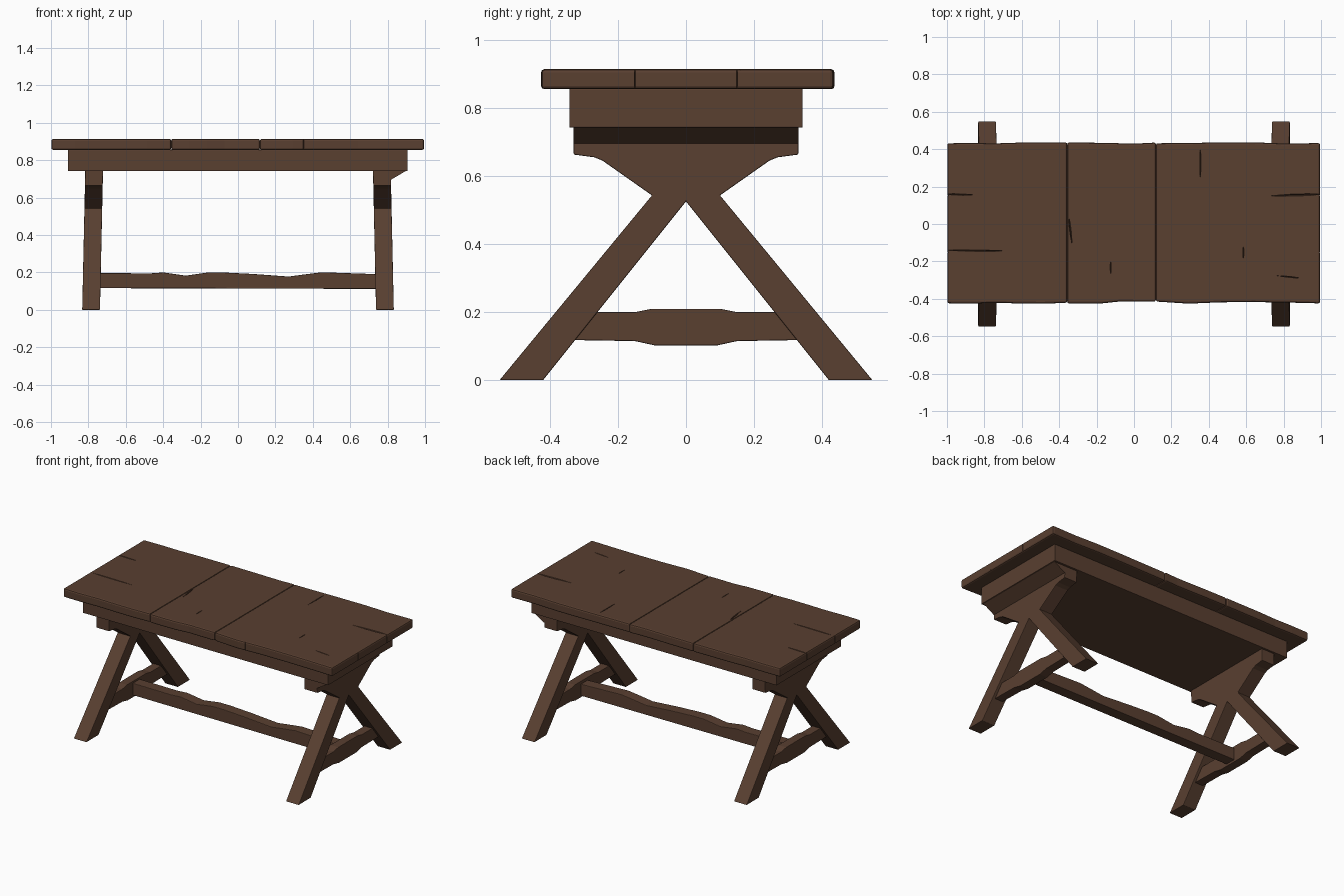
import bpy, bmesh, random
from mathutils import Vector

random.seed(4)
cube = bpy.data.objects.get("Cube")
if cube:
    bpy.data.objects.remove(cube, do_unlink=True)

wood = bpy.data.materials.new("dark brown wood")
wood.use_nodes = True
BROWN = (0.10, 0.05, 0.03, 1)
wood.diffuse_color = BROWN
wood.node_tree.nodes["Principled BSDF"].inputs["Base Color"].default_value = BROWN


def finish(name, bm, bevel=0.0):
    bmesh.ops.recalc_face_normals(bm, faces=bm.faces)
    mesh = bpy.data.meshes.new(name)
    bm.to_mesh(mesh)
    bm.free()
    mesh.materials.append(wood)
    ob = bpy.data.objects.new(name, mesh)
    bpy.context.collection.objects.link(ob)
    if bevel:
        mod = ob.modifiers.new("worn edges", 'BEVEL')
        mod.width = bevel
        mod.segments = 2
        mod.limit_method = 'ANGLE'
    return ob


def prism(name, points, offset, bevel=0.0, shape=None):
    """Extrude a closed 3D outline by offset; shape may move each vertex."""
    bm = bmesh.new()
    face = bm.faces.new([bm.verts.new(p) for p in points])
    ext = bmesh.ops.extrude_face_region(bm, geom=[face])
    top = [v for v in ext["geom"] if isinstance(v, bmesh.types.BMVert)]
    bmesh.ops.translate(bm, verts=top, vec=offset)
    if shape:
        for v in bm.verts:
            v.co = shape(v.co)
    return finish(name, bm, bevel)


def add_crack(bm, start, end, width, normal, depth):
    """Sharp tapered notch between two points on a surface."""
    a, b, n = Vector(start), Vector(end), Vector(normal)
    side = (b - a).cross(n).normalized() * width
    mid = a.lerp(b, 0.4)
    up = n * 0.01
    pts = [a + up, mid + side + up, b + up, mid - side + up]
    low = [a.lerp(b, 0.15) - n * depth, a.lerp(b, 0.85) - n * depth]
    bmesh.ops.convex_hull(bm, input=[bm.verts.new(p) for p in pts + low])


# Cracks cut into the table top, its long edges and its ends
bm = bmesh.new()
TOP = 0.914
for x1, y1, x2, y2, w in [
        (-1.02, 0.16, -0.84, 0.155, 0.006), (-1.02, -0.14, -0.64, -0.145, 0.006),
        (1.02, 0.16, 0.71, 0.15, 0.009), (0.355, 0.42, 0.355, 0.22, 0.005),
        (-0.125, -0.19, -0.125, -0.28, 0.004), (0.585, -0.11, 0.585, -0.2, 0.004),
        (0.9, -0.29, 0.75, -0.275, 0.004), (-0.35, 0.05, -0.33, -0.12, 0.007)]:
    add_crack(bm, (x1, y1, TOP), (x2, y2, TOP), w, (0, 0, 1), 0.014)
for s in (-1, 1):
    for y in (-0.15, 0.15):
        add_crack(bm, (s, y, 0.93), (s, y, 0.84), 0.006, (s, 0, 0), 0.012)
for x in (-0.04, 0.35):
    add_crack(bm, (x, -0.425, 0.93), (x, -0.425, 0.84), 0.005, (0, -1, 0), 0.012)
cracks = finish("crack_cutter", bm)
cracks.hide_render = True
cracks.hide_viewport = True
cracks.display_type = 'WIRE'

# Table top boards with slightly uneven long edges
seams = [-0.998, -0.357, 0.117, 0.995]
for i, label in enumerate(("right", "middle", "left")):
    x0, x1 = seams[i], seams[i + 1]
    steps = 5
    xs = [x0 + (x1 - x0) * k / steps for k in range(steps + 1)]
    front = [(x, -0.42 + random.uniform(-0.007, 0.007), 0.855) for x in xs]
    back = [(x, 0.433 + random.uniform(-0.004, 0.004), 0.855) for x in reversed(xs)]
    board = prism("top_board_" + label, front + back, (0, 0, TOP - 0.855), 0.01)
    cut = board.modifiers.new("cracks", 'BOOLEAN')
    cut.operation = 'DIFFERENCE'
    cut.solver = 'EXACT'
    cut.object = cracks

# Solid apron block under the top
prism("apron", [(-0.91, -0.343, 0.742), (0.907, -0.343, 0.742),
                (0.907, 0.343, 0.742), (-0.91, 0.343, 0.742)], (0, 0, 0.115), 0.004)

# Splayed trestles, half profile mirrored
half = [(0.42, 0), (0.548, 0), (0.1, 0.543), (0.245, 0.645),
        (0.27, 0.655), (0.33, 0.663), (0.33, 0.745)]
profile = [(0, 0.525)] + half + [(-y, z) for y, z in reversed(half)]
brace_half = [(0.33, 0.2), (0.15, 0.2), (0.1, 0.21)]
brace_low = [(0.33, 0.118), (0.15, 0.115), (0.09, 0.102)]
brace = (brace_half + [(-y, z) for y, z in reversed(brace_half)]
         + [(-y, z) for y, z in brace_low] + list(reversed(brace_low)))
for side, s in (("left", 1), ("right", -1)):
    lean = lambda co, s=s: Vector((co.x - s * 0.022 * co.z, co.y, co.z))
    prism("trestle_" + side, [(s * 0.738, y, z) for y, z in profile],
          (s * 0.095, 0, 0), 0.003, lean)
    prism("cross_brace_" + side, [(s * 0.752, y, z) for y, z in brace],
          (s * 0.06, 0, 0), 0.003)

# Sloped wedge between the left trestle and the apron
prism("wedge", [(0.8, -0.33, 0.744), (0.9, -0.33, 0.744), (0.8, -0.33, 0.685)], (0, 0.66, 0))

# Long stretcher with a wavy worn top
wave = [(-0.77, 0.197), (-0.47, 0.195), (-0.4, 0.2), (-0.28, 0.183), (-0.16, 0.2),
        (-0.08, 0.2), (0.08, 0.192), (0.27, 0.178), (0.36, 0.19), (0.45, 0.201), (0.77, 0.19)]
prism("stretcher", [(-0.77, -0.037, 0.116)] + [(x, -0.037, z) for x, z in wave]
      + [(0.77, -0.037, 0.112)], (0, 0.074, 0), 0.004)
